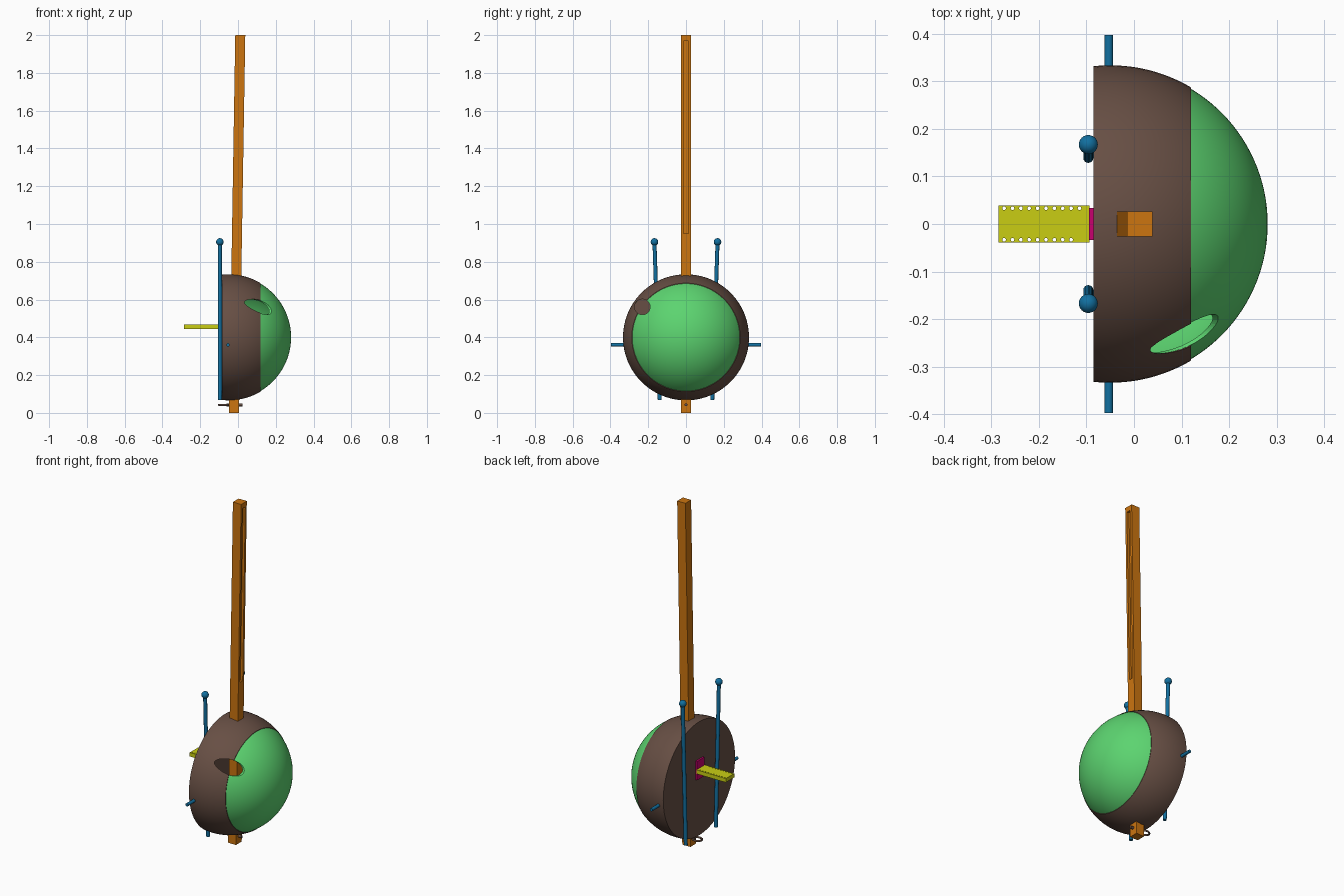
import bpy, bmesh, math
from mathutils import Vector, Matrix

if "Cube" in bpy.data.objects:
    bpy.data.objects.remove(bpy.data.objects["Cube"])


def mat(name, r, g, b):
    m = bpy.data.materials.new(name)
    m.diffuse_color = (r, g, b, 1)
    m.use_nodes = True
    m.node_tree.nodes["Principled BSDF"].inputs["Base Color"].default_value = m.diffuse_color
    return m


WOOD = mat("orange wood", .604, .178, .005)
GOURD = mat("green gourd", .107, .658, .162)
HIDE = mat("brown hide", .136, .078, .058)
STICK = mat("blue sticks", .006, .162, .352)
BRIDGE = mat("yellow bridge", .591, .617, .007)
PAD = mat("magenta pad", .578, .0, .156)


def finish(name, bm, material, smooth=True):
    bmesh.ops.recalc_face_normals(bm, faces=bm.faces)
    me = bpy.data.meshes.new(name)
    bm.to_mesh(me)
    bm.free()
    ob = bpy.data.objects.new(name, me)
    bpy.context.collection.objects.link(ob)
    me.materials.append(material)
    if smooth:
        shade(ob)
    return ob


def shade(ob):
    bpy.ops.object.select_all(action='DESELECT')
    ob.select_set(True)
    bpy.context.view_layer.objects.active = ob
    bpy.ops.object.shade_smooth_by_angle(angle=math.radians(35))


def add_box(bm, lo, hi):
    lo, hi = Vector(lo), Vector(hi)
    m = Matrix.Translation((lo + hi) / 2) @ Matrix.Diagonal((*(hi - lo), 1))
    return bmesh.ops.create_cube(bm, size=1, matrix=m)["verts"]


def add_rod(bm, a, b, r, n=20):
    a, b = Vector(a), Vector(b)
    rot = (b - a).to_track_quat('Z', 'Y').to_matrix().to_4x4()
    bmesh.ops.create_cone(bm, cap_ends=True, segments=n, radius1=r, radius2=r,
                          depth=(b - a).length, matrix=Matrix.Translation((a + b) / 2) @ rot)


def cut(ob, cutter):
    """Subtract cutter from ob, keep the result as plain mesh."""
    mod = ob.modifiers.new("cut", 'BOOLEAN')
    mod.object = cutter
    mod.operation = 'DIFFERENCE'
    mod.solver = 'EXACT'
    dg = bpy.context.evaluated_depsgraph_get()
    me = bpy.data.meshes.new_from_object(ob.evaluated_get(dg))
    ob.modifiers.clear()
    ob.data = me
    shade(ob)


def remove(ob):
    bpy.data.objects.remove(ob)


def revolve(name, profile, material, steps=96):
    """Spin (x, radius) points around the bowl axis."""
    bm = bmesh.new()
    vs = [bm.verts.new((x, 0, CZ + r)) for x, r in profile]
    es = [bm.edges.new((vs[i], vs[i + 1])) for i in range(len(vs) - 1)]
    if profile[0][1] > 0:
        es.append(bm.edges.new((vs[-1], vs[0])))
    bmesh.ops.spin(bm, geom=vs + es, cent=(0, 0, CZ), axis=(1, 0, 0),
                   angle=2 * math.pi, steps=steps)
    bmesh.ops.remove_doubles(bm, verts=bm.verts, dist=1e-5)
    return finish(name, bm, material)


def arc(r, x0, x1, n):
    """Points on the bowl sphere of radius r from x0 to x1."""
    a0, a1 = (math.acos(max(-1, min(1, (x - CX) / r))) for x in (x0, x1))
    pts = [a0 + (a1 - a0) * i / n for i in range(n + 1)]
    return [(CX + r * math.cos(a), max(0, r * math.sin(a)) if a > 1e-6 else 0) for a in pts]


# Bowl: gourd shell with hide stretched over its open side
CX, CZ, RIM, EDGE = -.05, .4, -.085, .12
gourd = revolve("gourd_bowl", [(CX + .331, 0)] + arc(.331, CX + .331, -.08, 32)[1:]
                + arc(.323, -.08, CX + .323, 32), GOURD)
hide = revolve("hide_cover", [(RIM, 0)] + arc(.3335, RIM, EDGE, 20)
               + arc(.3313, EDGE, RIM + .004, 20) + [(RIM + .004, 0)], HIDE)

# Sound hole through both layers
bm = bmesh.new()
add_rod(bm, (-.03, -.231, .561), (.4, -.231, .561), .041, 48)
hole = finish("hole_cutter", bm, HIDE, False)
hole.hide_render = True
hole.data.materials.clear()
cut(gourd, hole)
cut(hide, hole)
remove(hole)


# Leaning neck with a long groove on its back
def lean(verts):
    for v in verts:
        v.co.x += -.021 + .0165 * v.co.z


bm = bmesh.new()
lean(add_box(bm, (-.0265, -.0265, 0), (.0265, .0265, 2)))
neck = finish("neck", bm, WOOD, False)
bm = bmesh.new()
lean(add_box(bm, (.012, -.013, .95), (.05, .013, 1.97)))
groove = finish("groove_cutter", bm, WOOD, False)
groove.hide_render = True
cut(neck, groove)
remove(groove)

# Hand posts with ball tops
for side, label in ((-1, "right"), (1, "left")):
    bm = bmesh.new()
    top = (-.096, side * .167, .905)
    add_rod(bm, (-.096, side * .139, .068), top, .0105)
    bmesh.ops.create_uvsphere(bm, u_segments=24, v_segments=14, radius=.02,
                              matrix=Matrix.Translation(top))
    finish(label + "_hand_post", bm, STICK)

# Cross bar through the bowl
bm = bmesh.new()
add_rod(bm, (-.053, -.397, .36), (-.053, .397, .36), .009)
finish("cross_bar", bm, STICK)

# Bridge with two rows of string holes, on its pad
bm = bmesh.new()
add_box(bm, (-.285, -.039, .445), (-.094, .039, .468))
bridge = finish("bridge", bm, BRIDGE, False)
bm = bmesh.new()
for y, count in ((.033, 10), (-.033, 9)):
    for i in range(count):
        x = -.273 + .0176 * i
        add_rod(bm, (x, y, .4), (x, y, .5), .0038, 12)
holes = finish("string_hole_cutter", bm, BRIDGE, False)
holes.hide_render = True
cut(bridge, holes)
remove(holes)
bm = bmesh.new()
add_box(bm, (-.095, -.034, .405), (-.084, .034, .515))
finish("bridge_pad", bm, PAD, False)

# Tail ring and its pin through the foot of the neck
bm = bmesh.new()
add_rod(bm, (-.06, 0, .043), (.025, 0, .043), .008)
R, r, N, M = .028, .0055, 32, 10
grid = [[bm.verts.new((-.073 + (R + r * math.cos(b)) * math.cos(a),
                       (R + r * math.cos(b)) * math.sin(a) * .8, .043 + r * math.sin(b)))
         for b in (2 * math.pi * j / M for j in range(M))]
        for a in (2 * math.pi * i / N for i in range(N))]
for i in range(N):
    for j in range(M):
        k, l = (i + 1) % N, (j + 1) % M
        bm.faces.new((grid[i][j], grid[k][j], grid[k][l], grid[i][l]))
finish("tail_ring", bm, HIDE)
